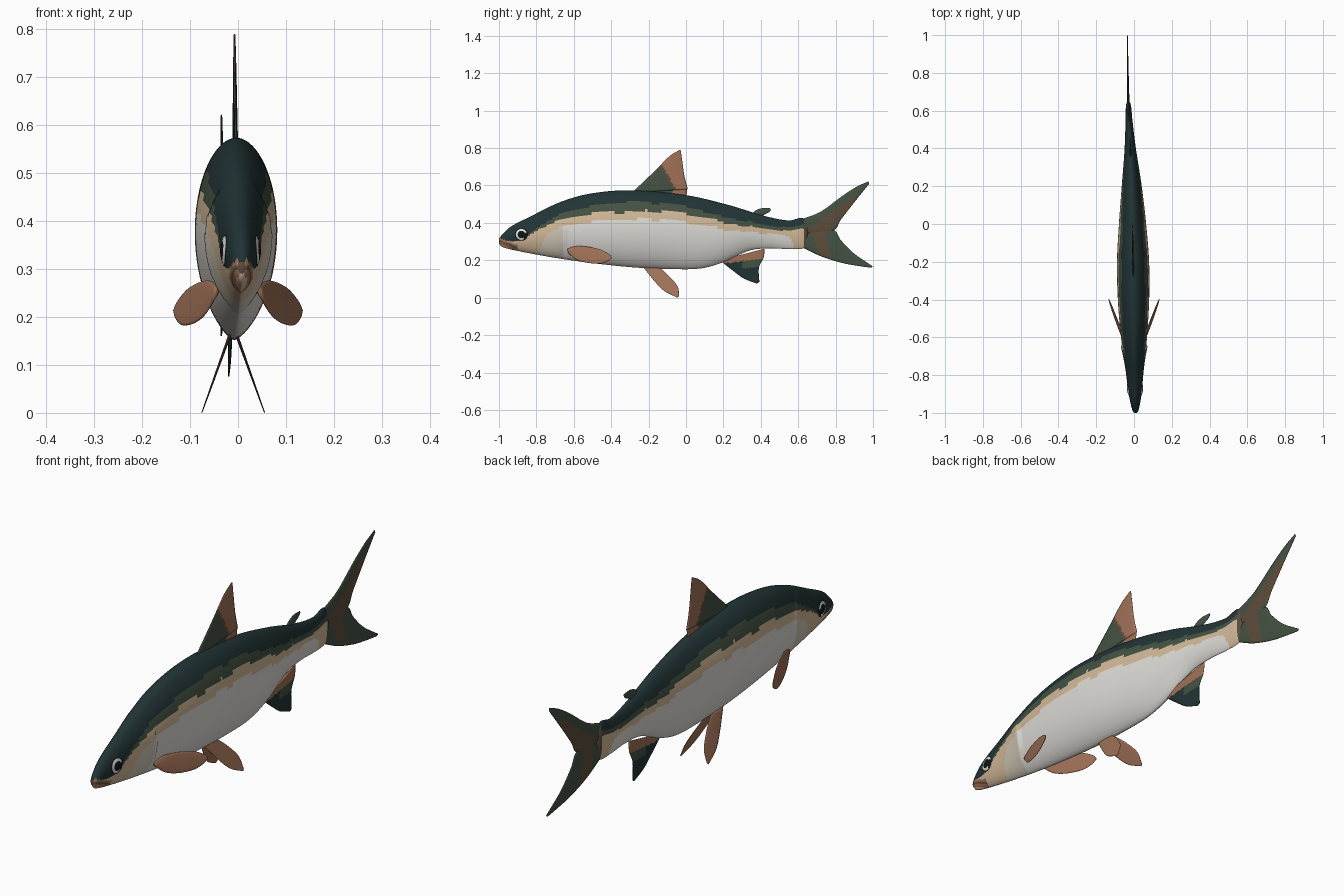
import bpy, bmesh, math
from mathutils import Vector

if "Cube" in bpy.data.objects:
    bpy.data.objects.remove(bpy.data.objects["Cube"])

# colours
COL = {
    "dark_teal": (.016, .034, .036), "moss_green": (.058, .085, .056),
    "tan": (.66, .49, .32), "off_white": (.74, .72, .68), "cream": (.64, .58, .47),
    "copper": (.35, .165, .095), "brown": (.11, .075, .045), "black": (.006, .008, .009),
}
NAMES = list(COL)
MATS = []
for n, c in COL.items():
    m = bpy.data.materials.new(n)
    m.diffuse_color = (*c, 1)
    m.use_nodes = True
    m.node_tree.nodes["Principled BSDF"].inputs["Base Color"].default_value = m.diffuse_color
    MATS.append(m)


def curve(pts, x):
    """Smooth interpolation through (x, value) pairs."""
    if x <= pts[0][0]:
        return pts[0][1]
    if x >= pts[-1][0]:
        return pts[-1][1]
    n = len(pts)
    i = max(k for k in range(n - 1) if pts[k][0] <= x)
    slope = lambda k: ((pts[min(k + 1, n - 1)][1] - pts[max(k - 1, 0)][1])
                       / (pts[min(k + 1, n - 1)][0] - pts[max(k - 1, 0)][0]))
    (x0, a), (x1, b) = pts[i], pts[i + 1]
    h = x1 - x0
    t = (x - x0) / h
    return ((2*t**3 - 3*t*t + 1) * a + (t**3 - 2*t*t + t) * h * slope(i)
            + (3*t*t - 2*t**3) * b + (t**3 - t*t) * h * slope(i + 1))


def loft(name, rings, rule):
    """Skin closed rings, cap the ends, colour each face by rule(centre)."""
    bm = bmesh.new()
    vs = [[bm.verts.new(p) for p in r] for r in rings]
    k = len(vs[0])
    for a, b in zip(vs, vs[1:]):
        for j in range(k):
            bm.faces.new((a[j], a[(j+1) % k], b[(j+1) % k], b[j]))
    bm.faces.new(vs[0][::-1])
    bm.faces.new(vs[-1])
    bmesh.ops.recalc_face_normals(bm, faces=bm.faces)
    for f in bm.faces:
        f.smooth = True
        f.material_index = NAMES.index(rule(f.calc_center_median()))
    me = bpy.data.meshes.new(name)
    bm.to_mesh(me)
    bm.free()
    for m in MATS:
        me.materials.append(m)
    ob = bpy.data.objects.new(name, me)
    bpy.context.collection.objects.link(ob)
    return ob


# body profiles along y
TOP = [(-1, .315), (-.985, .335), (-.94, .378), (-.84, .43), (-.68, .508), (-.52, .555), (-.3, .574),
       (0, .548), (.23, .495), (.42, .437), (.55, .413), (.62, .427), (.64, .41), (.652, .375)]
LOW = [(-1, .29), (-.985, .272), (-.89, .248), (-.68, .21), (-.46, .18), (-.25, .16), (0, .152),
       (.1, .16), (.2, .19), (.34, .252), (.45, .264), (.55, .26), (.62, .262), (.64, .275), (.652, .31)]
WIDE = [(-1, .008), (-.985, .017), (-.9, .034), (-.8, .045), (-.7, .056), (-.6, .069), (-.4, .083),
        (-.2, .085), (0, .072), (.2, .053), (.4, .03), (.55, .018), (.63, .013), (.652, .004)]
MID = [(-1, .008), (-.6, 0), (-.2, -.005), (.2, -.012), (.65, -.03), (1, -.035)]


def mid(y):
    return curve(MID, y)


def section(y):
    lo, hi = curve(LOW, y), curve(TOP, y)
    zc = lo + .53 * (hi - lo)
    return lo, hi, zc


def half_width(y, z):
    lo, hi, zc = section(y)
    t = (z - zc) / (hi - zc if z > zc else zc - lo)
    s = math.sqrt(max(0, 1 - t * t))
    x = curve(WIDE, y) * s ** (1.05 if z > zc else 1.3)
    # gill cover bulge with an abrupt rear edge
    edge = -.64 - .5 * (z - .33) ** 2 * 6
    if edge - .15 < y < edge:
        x += .008 * ((y - edge + .15) / .15) ** 1.5 * s ** 3
    return x


def body_ring(y, n=36):
    lo, hi, zc = section(y)
    zs = []
    for i in range(n + 1):
        c = math.cos(math.pi * i / n)
        zs.append(zc + c * (hi - zc if c > 0 else zc - lo))
    right = [Vector((mid(y) + half_width(y, z), y, z)) for z in zs]
    left = [Vector((mid(y) - half_width(y, z), y, z)) for z in zs[1:-1]]
    return right + left[::-1]


# back, flank and belly bands as fractions of body height
DARK = [(-1, .5), (-.93, .38), (-.88, .4), (-.82, .6), (-.7, .76), (-.3, .845), (0, .845), (.4, .72), (.6, .78)]
GREEN = [(-1, .5), (-.93, .36), (-.88, .38), (-.82, .55), (-.7, .67), (-.3, .72), (0, .755), (.4, .6), (.6, .66)]
TAN = [(-1, -.2), (-.8, -.1), (-.76, .35), (-.7, .52), (-.3, .62), (0, .64), (.4, .46), (.55, .4), (.59, -.2)]


def body_colour(p):
    y, z = p.y, p.z
    lip = z - (.305 - .42 * (y + 1))
    if y < -.905 and abs(lip) < .016:
        return "brown" if abs(lip) < .004 else "copper"
    if y > .635:
        return "brown"
    lo, hi, _ = section(y)
    f = (z - lo) / (hi - lo) + .012 * math.sin(31 * y) + .008 * math.sin(67 * y)
    if f > curve(DARK, y):
        return "dark_teal"
    if f > curve(GREEN, y):
        return "moss_green"
    if f > curve(TAN, y):
        return "tan"
    return "cream" if y < -.66 else "off_white"


N = 150
loft("body", [body_ring(-1 + 1.652 * i / N) for i in range(N + 1)], body_colour)


def along(pts, t):
    """Point on a smooth path with evenly spaced knots."""
    n = len(pts) - 1
    return [curve([(i / n, p[k]) for i, p in enumerate(pts)], t) for k in (0, 1)]


def fin(name, lead, trail, rule, place, thick=.004, nu=28, nv=18):
    """Thin lens-shaped blade ruled between two (y, z) edges."""
    rings = []
    for i in range(nu + 1):
        u = i / nu
        a, b = along(lead, u), along(trail, u)
        front, back = [], []
        for j in range(nv + 1):
            v = j / nv
            y, z = (a[k] + (b[k] - a[k]) * v for k in (0, 1))
            d = thick * (1 - .75 * u) * 2 * math.sqrt(v * (1 - v)) + .0004
            x = place(y, z)
            front.append(Vector((x + d, y, z)))
            back.append(Vector((x - d, y, z)))
        rings.append(front + back[::-1])
    return loft(name, rings, rule)


centre = lambda y, z: mid(y)

# dorsal fin
def dorsal_colour(p):
    d = p.y + .07 + .55 * (p.z - .58)
    return "copper" if d > .015 else "brown" if d > 0 else "moss_green"
fin("dorsal_fin", [(-.29, .56), (-.17, .675), (-.09, .755), (-.035, .79)],
    [(.01, .58), (-.008, .65), (-.02, .73), (-.028, .788)], dorsal_colour, centre, .005)
fin("dorsal_fin_base", [(-.29, .55), (-.25, .60)], [(0, .53), (.008, .59)],
    lambda p: "moss_green" if p.y < -.07 else "copper", centre, .005, 4)

# adipose fin
fin("adipose_fin", [(.34, .44), (.375, .468), (.41, .479), (.45, .478)],
    [(.40, .435), (.42, .445), (.445, .458), (.454, .47)], lambda p: "moss_green", centre, .006, 12)

# tail fin, two lobes meeting at the fork
def tail_colour(p):
    up = p.z - .34
    if up > 0:
        s = up - .72 * (p.y - .66)
        return "brown" if -.06 < s < .035 and p.y < .9 else "moss_green"
    return "brown" if abs(p.y - .71 + .25 * up) < .035 else "moss_green"
fin("tail_upper_lobe", [(.62, .42), (.72, .46), (.83, .54), (.91, .592), (.975, .622)],
    [(.62, .34), (.78, .355), (.83, .42), (.9, .51), (.98, .61)], tail_colour, centre, .006)
fin("tail_lower_lobe", [(.62, .27), (.72, .222), (.83, .187), (.92, .17), (.99, .16)],
    [(.62, .345), (.78, .365), (.83, .305), (.9, .235), (1, .167)], tail_colour, centre, .006)

# anal fin
def anal_colour(p):
    d = .25 - p.z + .12 * (p.y - .3)
    if d < .055 and p.y > .2:
        return "copper"
    return "moss_green" if d < .095 and p.y > .3 else "dark_teal"
fin("anal_fin", [(.18, .20), (.25, .145), (.31, .102), (.38, .075)],
    [(.42, .262), (.415, .215), (.39, .16), (.392, .085)], anal_colour, centre)

# paired fins and eyes
for s, side in ((1, "right"), (-1, "left")):
    fin("pelvic_fin_" + side, [(-.23, .165), (-.17, .09), (-.115, .035), (-.045, 0)],
        [(-.14, .16), (-.09, .115), (-.045, .06), (-.037, .008)],
        lambda p: "copper", lambda y, z: -.01 + s * (.008 + (.16 - z) * .36), .003)
    fin("pectoral_fin_" + side,
        [(-.635, .262), (-.59, .275), (-.53, .273), (-.46, .258), (-.41, .232), (-.398, .216)],
        [(-.63, .24), (-.59, .206), (-.53, .187), (-.46, .183), (-.415, .197), (-.398, .212)],
        lambda p: "copper", lambda y, z: s * (.05 + (y + .63) * .35 + .15 * (.23 - z)), .005)

    # eye: shallow dome with a pale ring around a dark pupil
    ey, ez, r = -.88, .338, .033
    rings = []
    for i in range(13):
        q = r * (1 - i / 12.5)
        ring = []
        for j in range(32):
            a = math.tau * j / 32
            y, z = ey + q * math.cos(a), ez + q * math.sin(a)
            ring.append(Vector((mid(y) + s * (half_width(y, z) + .005 * (1 - (q / r) ** 2)), y, z)))
        rings.append(ring)

    def eye_colour(p):
        d = math.hypot(p.y - ey, p.z - ez)
        if d > .029:
            return "dark_teal"
        rear = p.y - ey > .012 and p.z < ez + .008
        return "off_white" if d > .019 and not rear else "black"
    loft("eye_" + side, rings, eye_colour)
